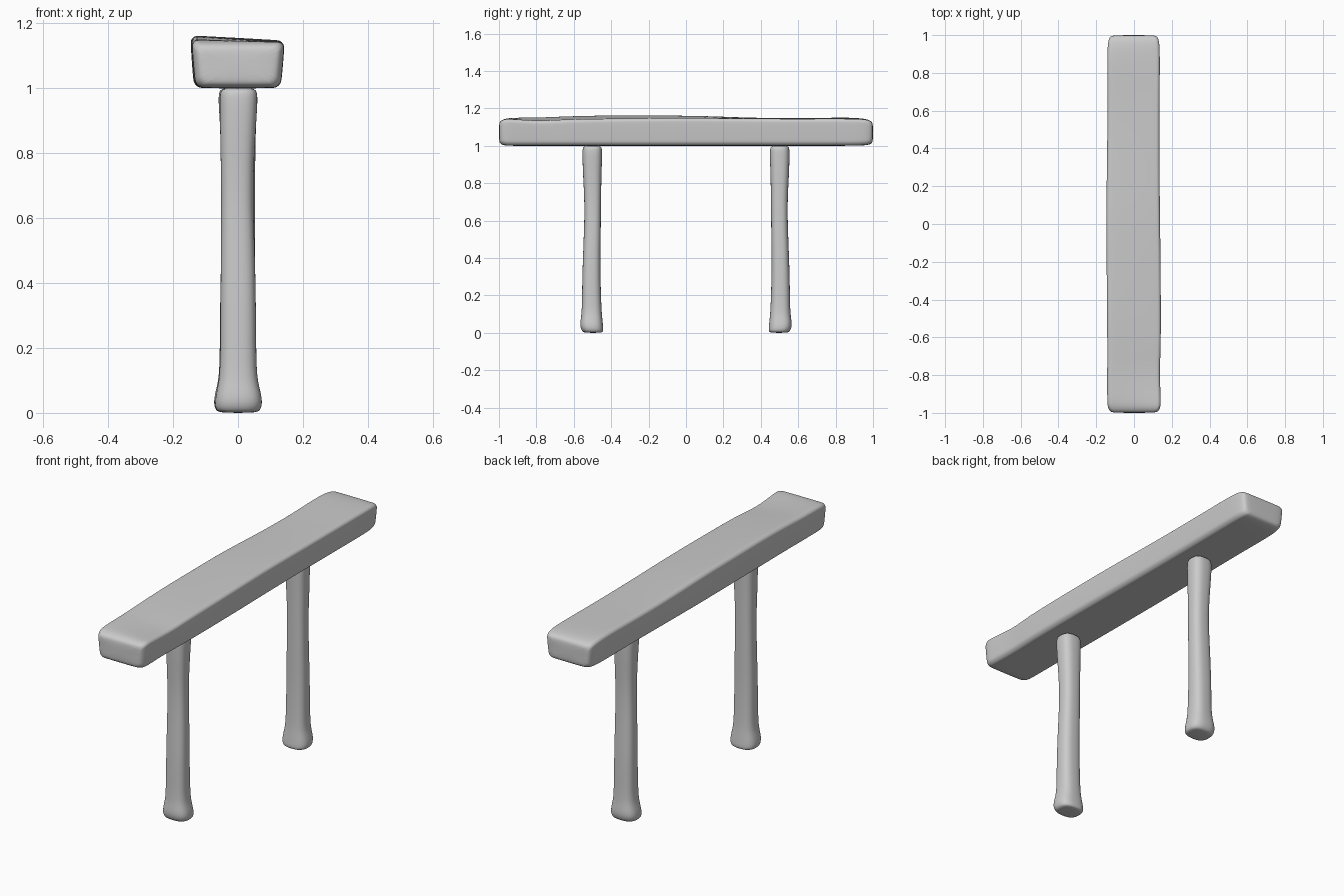
import bpy, bmesh, math

if "Cube" in bpy.data.objects:
    bpy.data.objects.remove(bpy.data.objects["Cube"])


def loft(name, rings):
    """Skin closed rings of points, cap both ends and smooth along the length."""
    bm = bmesh.new()
    loops = [[bm.verts.new(p) for p in ring] for ring in rings]
    n = len(loops[0])
    for a, b in zip(loops, loops[1:]):
        for i in range(n):
            j = (i + 1) % n
            bm.faces.new((a[i], a[j], b[j], b[i]))
    bm.faces.new(loops[0][::-1])
    bm.faces.new(loops[-1])
    bmesh.ops.recalc_face_normals(bm, faces=bm.faces)
    mesh = bpy.data.meshes.new(name)
    bm.to_mesh(mesh)
    bm.free()
    for f in mesh.polygons:
        f.use_smooth = True
    ob = bpy.data.objects.new(name, mesh)
    bpy.context.collection.objects.link(ob)
    sub = ob.modifiers.new("smooth", 'SUBSURF')
    sub.levels = sub.render_levels = 2
    return ob


def beam_ring(y, xl, xr, zl, zr, inset):
    """Rounded four-sided section, softer at the bottom than at the top."""
    corners = [(xl + .008, 1.0, 1, 1, .030), (xr - .008, 1.0, -1, 1, .030),
               (xr, zr, -1, -1, .020), (xl, zl, 1, -1, .022)]
    ring = []
    for k, (x, z, sx, sz, r) in enumerate(corners):
        cx, cz = x + sx * (r + inset), z + sz * (r + inset)
        for s in range(5):
            a = math.pi + k * math.pi / 2 + s * math.pi / 8
            ring.append((cx + r * math.cos(a), y, cz + r * math.sin(a)))
    return ring


# Hand-hewn plank: y, left x, right x, left top, right top, inset
plank = [(-1.0, -.137, .137, 1.142, 1.142, .026), (-.993, -.138, .139, 1.143, 1.143, .010),
         (-.97, -.142, .143, 1.146, 1.145, .001), (-.93, -.143, .143, 1.152, 1.144, 0),
         (-.78, -.143, .136, 1.152, 1.132, 0), (-.66, -.142, .143, 1.158, 1.142, 0),
         (-.45, -.144, .143, 1.164, 1.145, 0), (-.2, -.146, .142, 1.162, 1.148, 0),
         (.05, -.147, .138, 1.163, 1.150, 0), (.3, -.145, .136, 1.152, 1.146, 0),
         (.6, -.140, .136, 1.146, 1.145, 0), (.85, -.143, .138, 1.154, 1.146, 0),
         (.96, -.142, .138, 1.148, 1.145, .001), (.993, -.139, .136, 1.142, 1.142, .010),
         (1.0, -.137, .134, 1.140, 1.140, .026)]
loft("plank_seat", [beam_ring(*s) for s in plank])


def leg_ring(z, x0, x1, y0, y1):
    """Squarish round section filling the given x and y limits."""
    cx, cy, rx, ry = (x0 + x1) / 2, (y0 + y1) / 2, (x1 - x0) / 2, (y1 - y0) / 2
    ring = []
    for i in range(24):
        c, s = math.cos(i * math.pi / 12), math.sin(i * math.pi / 12)
        k = (abs(c) ** 2.8 + abs(s) ** 2.8) ** (-1 / 2.8)
        ring.append((cx + rx * c * k, cy + ry * s * k, z))
    return ring


# Post with a flared foot: z, x limits, y limits about the leg centre
post = [(0.0, -.050, .052, -.040, .046), (.007, -.069, .070, -.056, .059),
        (.035, -.072, .076, -.067, .057), (.075, -.064, .067, -.063, .053),
        (.12, -.055, .056, -.056, .048), (.3, -.054, .056, -.055, .042),
        (.5, -.053, .052, -.047, .044), (.68, -.051, .045, -.041, .045),
        (.85, -.055, .053, -.051, .048), (.95, -.056, .060, -.054, .052),
        (.985, -.056, .060, -.053, .051), (1.003, -.048, .052, -.045, .044)]
for name, y, turn in (("front_leg", -.5, 0), ("back_leg", .5, math.pi)):
    leg = loft(name, [leg_ring(*s) for s in post])
    leg.location.y = y
    leg.rotation_euler.z = turn
